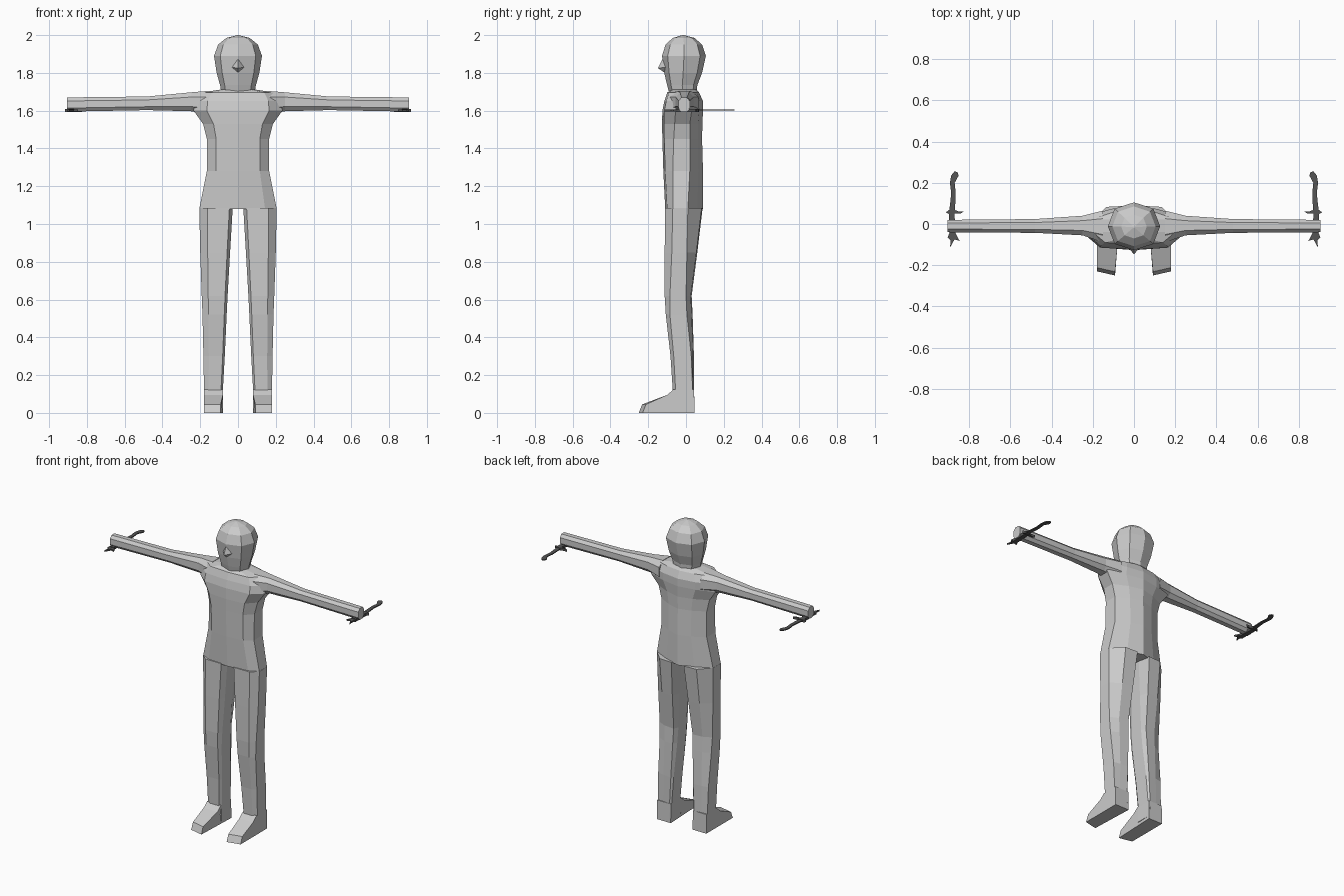
import bpy
import bmesh
from mathutils import Vector

cube = bpy.data.objects.get("Cube")
if cube:
    bpy.data.objects.remove(cube, do_unlink=True)


def material(name, value):
    mat = bpy.data.materials.new(name)
    mat.use_nodes = True
    colour = (value, value, value, 1)
    mat.diffuse_color = colour
    mat.node_tree.nodes["Principled BSDF"].inputs["Base Color"].default_value = colour
    return mat


skin = material("light grey", 0.6)
steel = material("dark grey", 0.09)


def finish(name, bm, mat, mirror=False):
    bmesh.ops.recalc_face_normals(bm, faces=bm.faces)
    mesh = bpy.data.meshes.new(name)
    bm.to_mesh(mesh)
    bm.free()
    mesh.materials.append(mat)
    obj = bpy.data.objects.new(name, mesh)
    bpy.context.collection.objects.link(obj)
    if mirror:
        obj.modifiers.new("mirror", "MIRROR").use_mirror_merge = False
    return obj


def loft(name, rings, mat, mirror=False):
    """Skin a list of equal-length point rings and cap both ends."""
    bm = bmesh.new()
    loops = [[bm.verts.new(p) for p in ring] for ring in rings]
    n = len(loops[0])
    for a, b in zip(loops, loops[1:]):
        for i in range(n):
            j = (i + 1) % n
            bm.faces.new((a[i], a[j], b[j], b[i]))
    bm.faces.new(loops[0])
    bm.faces.new(loops[-1])
    return finish(name, bm, mat, mirror)


def plate(name, outline, z, thick, mat):
    """Thin mirrored plate from a top outline."""
    return loft(name, [[(x, y, h) for x, y in outline] for h in (z, z + thick)], mat, True)


# Torso: flat chest, straight flanks, ridge along the spine
def torso_ring(z, w, front, side_f, side_b, back):
    half = [(w * 0.7, front + 0.01), (w, side_f), (w, side_b), (w * 0.5, (back + side_b) / 2 + 0.01)]
    pts = [(0, front)] + half + [(0, back)] + [(-x, y) for x, y in reversed(half)]
    return [(x, y, z) for x, y in pts]


loft("torso", [torso_ring(*r) for r in (
    (1.08, 0.205, -0.11, -0.07, 0.01, 0.09),
    (1.28, 0.165, -0.12, -0.07, 0.02, 0.09),
    (1.45, 0.165, -0.125, -0.065, 0.02, 0.085),
    (1.53, 0.185, -0.127, -0.06, 0.02, 0.087),
    (1.60, 0.235, -0.125, -0.055, 0.03, 0.09),
    (1.65, 0.23, -0.115, -0.05, 0.035, 0.09),
    (1.695, 0.2, -0.1, -0.04, 0.025, 0.07),
    (1.712, 0.09, -0.08, -0.04, 0.02, 0.055))], skin)


# Arms: tapered octagonal tubes
def arm_ring(x, y0, y1, z0, z1):
    cy, cz, hy, hz = (y0 + y1) / 2, (z0 + z1) / 2, (y1 - y0) / 2, (z1 - z0) / 2
    corner = [(1, 0.5), (0.5, 1), (-0.5, 1), (-1, 0.5), (-1, -0.5), (-0.5, -1), (0.5, -1), (1, -0.5)]
    return [(x, cy + a * hy, cz + b * hz) for a, b in corner]


loft("arms", [arm_ring(*r) for r in (
    (0.15, -0.09, 0.065, 1.58, 1.705),
    (0.25, -0.055, 0.04, 1.597, 1.697),
    (0.48, -0.043, 0.024, 1.603, 1.675),
    (0.905, -0.04, 0.02, 1.595, 1.67))], skin, True)


# Legs: flat front, deep chamfer behind, slight knee bend
def leg_ring(z, x0, x1, front, side_f, side_b, back):
    w = x1 - x0
    return [(x0 + w * 0.1, front, z), (x1 - w * 0.25, front, z), (x1, side_f, z), (x1, side_b, z),
            (x1 - w * 0.4, back - 0.005, z), (x0 + w * 0.1, back, z), (x0, side_b, z), (x0, side_f, z)]


loft("legs", [leg_ring(*r) for r in (
    (0.02, 0.08, 0.18, -0.065, -0.06, 0.035, 0.045),
    (0.12, 0.08, 0.18, -0.07, -0.055, 0.035, 0.043),
    (0.30, 0.07, 0.183, -0.082, -0.065, 0.028, 0.042),
    (0.52, 0.06, 0.188, -0.107, -0.085, 0.005, 0.035),
    (0.62, 0.055, 0.192, -0.113, -0.085, 0.0, 0.03),
    (0.85, 0.042, 0.2, -0.113, -0.075, 0.005, 0.06),
    (1.085, 0.028, 0.205, -0.11, -0.07, 0.01, 0.088))], skin, True)

# Feet: wedge profile, toe edge slanted outward
foot = [(0.045, 0), (-0.25, 0), (-0.232, 0.045), (-0.1, 0.095), (-0.065, 0.125), (0.043, 0.125)]
loft("feet", [[(x + (0.012 if y < -0.15 else 0) * lean, y + (slant if y < -0.15 else 0), z)
               for y, z in foot]
              for x, slant, lean in ((0.08, 0, 1), (0.18, 0.02, 0))], skin, True)


# Head: eight-sided rings with a flat-topped crown and narrow neck
def head_ring(z, rx, front, back):
    cy = (front + back) / 2
    ry = (back - front) / 2
    d = 0.74
    unit = [(0, -1), (d, -d), (1, 0), (d, d), (0, 1), (-d, d), (-1, 0), (-d, -d)]
    return [(rx * a, cy + ry * b, z) for a, b in unit]


loft("head", [head_ring(*r) for r in (
    (1.68, 0.085, -0.085, 0.055),
    (1.735, 0.095, -0.1, 0.06),
    (1.80, 0.113, -0.115, 0.085),
    (1.89, 0.127, -0.127, 0.105),
    (1.95, 0.105, -0.108, 0.085),
    (1.985, 0.062, -0.07, 0.045),
    (2.0, 0.004, -0.019, -0.011))], skin)

# Nose: small pyramid
bm = bmesh.new()
base = [bm.verts.new(p) for p in ((-0.035, -0.105, 1.83), (0, -0.112, 1.80), (0.035, -0.105, 1.83), (0, -0.122, 1.88))]
tip = bm.verts.new(Vector((0, -0.148, 1.825)))
for i in range(4):
    bm.faces.new((base[i], base[(i + 1) % 4], tip))
bm.faces.new(base)
finish("nose", bm, skin)

# Daggers: curved blade, guard, grip and forked pommel under each hand
plate("dagger_blades", [(0.872, 0.05), (0.868, 0.1), (0.866, 0.15), (0.871, 0.2), (0.852, 0.235),
                        (0.858, 0.252), (0.872, 0.256), (0.888, 0.235), (0.894, 0.2),
                        (0.888, 0.15), (0.893, 0.1), (0.9, 0.05)], 1.6, 0.006, steel)
plate("dagger_guards", [(0.825, 0.062), (0.84, 0.052), (0.868, 0.05), (0.9, 0.05), (0.915, 0.056),
                        (0.9, 0.067), (0.87, 0.068), (0.85, 0.06)], 1.594, 0.016, steel)
plate("dagger_grips", [(0.872, 0.055), (0.867, -0.055), (0.897, -0.055), (0.9, 0.055)], 1.592, 0.018, steel)
plate("dagger_pommels", [(0.867, -0.045), (0.847, -0.082), (0.872, -0.075), (0.894, -0.115),
                         (0.89, -0.08), (0.905, -0.065), (0.897, -0.045)], 1.596, 0.01, steel)
